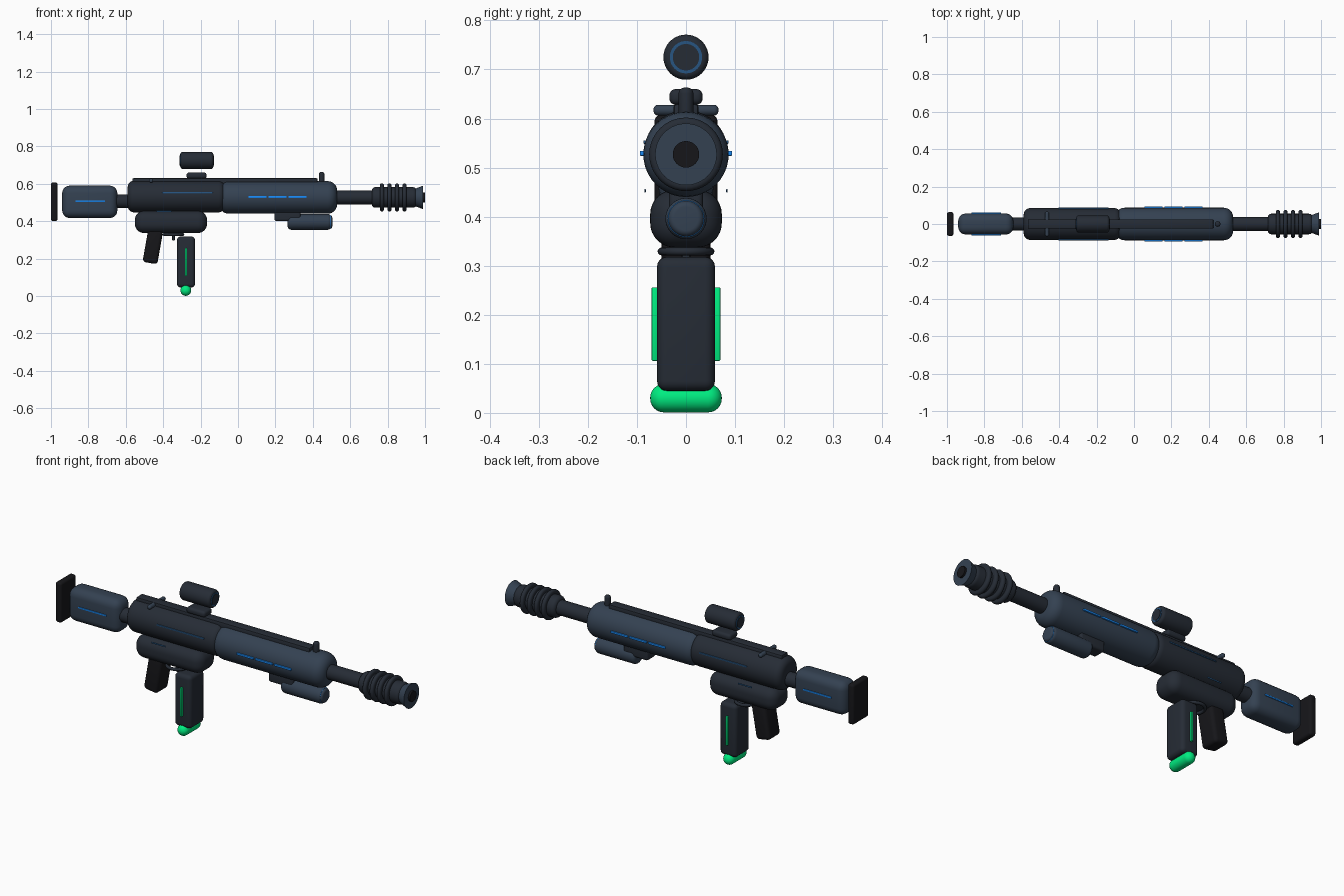
import bpy, math

if "Cube" in bpy.data.objects:
    bpy.data.objects.remove(bpy.data.objects["Cube"])

def mat(name, r, g, b):
    m = bpy.data.materials.new(name)
    m.diffuse_color = (r, g, b, 1)
    m.use_nodes = True
    m.node_tree.nodes["Principled BSDF"].inputs["Base Color"].default_value = m.diffuse_color
    return m

STEEL = mat("blue_steel", 0.034, 0.053, 0.083)
DARK = mat("dark_metal", 0.019, 0.025, 0.036)
BLACK = mat("black_rubber", 0.008, 0.008, 0.01)
BLUE = mat("blue_glow", 0.01, 0.25, 0.9)
DIM = mat("dim_blue", 0.02, 0.09, 0.22)
GREEN = mat("green_glow", 0.0, 0.85, 0.22)
AXIS_Z = 0.527

def finish(ob, name, m, angle=35):
    ob.name = name
    ob.data.materials.append(m)
    bpy.ops.object.select_all(action='DESELECT')
    ob.select_set(True)
    bpy.context.view_layer.objects.active = ob
    bpy.ops.object.shade_smooth_by_angle(angle=math.radians(angle))
    return ob

def box(name, m, x, y, z, bevel=0.0, tilt=0.0, seg=5):
    """Rounded box from (min, max) ranges, tilted about y."""
    rng = (x, y, z)
    bpy.ops.mesh.primitive_cube_add(size=1)
    ob = bpy.context.object
    dims = [b - a for a, b in rng]
    for v in ob.data.vertices:
        v.co = [c * d for c, d in zip(v.co, dims)]
    ob.location = [(a + b) / 2 for a, b in rng]
    ob.rotation_euler.y = tilt
    if bevel:
        mod = ob.modifiers.new("round", 'BEVEL')
        mod.width, mod.segments = bevel, seg
        bpy.ops.object.modifier_apply(modifier="round")
    return finish(ob, name, m)

def lathe(name, m, profile, loc=(0, 0, AXIS_Z), axis='X', n=40):
    """Solid of revolution from (along, radius) points, capped at both ends."""
    verts, faces = [], []
    for a, r in profile:
        for i in range(n):
            t = 2 * math.pi * i / n
            c, s = r * math.cos(t), r * math.sin(t)
            verts.append({'X': (a, c, s), 'Y': (s, a, c), 'Z': (c, s, a)}[axis])
    for k in range(len(profile) - 1):
        for i in range(n):
            j = (i + 1) % n
            faces.append((k*n + i, k*n + n + i, k*n + n + j, k*n + j)[::-1])
    faces.append(tuple(range(n))[::-1])
    faces.append(tuple(range(len(verts) - n, len(verts))))
    me = bpy.data.meshes.new(name)
    me.from_pydata(verts, [], faces)
    ob = bpy.data.objects.new(name, me)
    bpy.context.collection.objects.link(ob)
    ob.location = loc
    return finish(ob, name, m)

def rounded(a, b, r, e, steps=6):
    """Profile of a cylinder from a to b with edges rounded by e."""
    q = [math.pi / 2 * i / steps for i in range(steps + 1)]
    left = [(a + e - e * math.cos(t), r - e + e * math.sin(t)) for t in q]
    return left + [(a + b - x, rr) for x, rr in reversed(left)]

def strip(name, m, x, z, y, half=0.004, depth=0.006):
    """Light strip on both sides."""
    for side, s in (("left", 1), ("right", -1)):
        lo, hi = sorted((s * y, s * (y - depth)))
        box(f"{name}_{side}", m, x, (lo, hi), (z - half, z + half), 0.002, seg=2)

# Stock
box("butt_plate", BLACK, (-1.0, -0.965), (-0.064, 0.064), (0.40, 0.607), 0.012)
box("stock", STEEL, (-0.94, -0.645), (-0.056, 0.056), (0.417, 0.59), 0.04)
strip("stock_light", BLUE, (-0.87, -0.71), 0.507, 0.061)
lathe("stock_tube", DARK, [(-0.66, 0.036), (-0.56, 0.036)], (0, 0, 0.507))

# Main body
lathe("receiver", DARK, rounded(-0.59, -0.07, 0.085, 0.035), (0, 0, 0.532))
strip("receiver_line", DIM, (-0.405, -0.135), 0.552, 0.087, 0.0035, 0.01)
strip("ejection_line", DIM, (-0.435, -0.355), 0.453, 0.085, 0.004, 0.003)
lathe("handguard", STEEL, rounded(-0.10, 0.53, 0.087, 0.05))
for i in range(3):
    strip(f"handguard_light_{i}", BLUE, (0.055 + i*0.107, 0.153 + i*0.107), 0.529, 0.094, 0.005, 0.012)

# Top rail and sights
box("top_rail", DARK, (-0.565, 0.425), (-0.025, 0.025), (0.595, 0.63), 0.006, seg=2)
lathe("rear_sight_bar", STEEL, rounded(-0.066, 0.066, 0.011, 0.009), (-0.465, 0, 0.617), 'Y', 20)
lathe("front_sight_post", DARK, rounded(0.59, 0.663, 0.015, 0.012), (0.447, 0, 0), 'Z', 20)

# Floating scope
box("scope_mount", DARK, (-0.275, -0.168), (-0.034, 0.034), (0.628, 0.66), 0.013)
lathe("scope_body", DARK, rounded(-0.308, -0.132, 0.046, 0.014), (0, 0, 0.725))
for nm, x in (("rear", -0.308), ("front", -0.132)):
    lathe(f"scope_ring_{nm}", DIM, [(x - 0.002, 0.033), (x + 0.002, 0.033)], (0, 0, 0.725))
    lathe(f"scope_lens_{nm}", DARK, [(x - 0.004, 0.027), (x + 0.004, 0.027)], (0, 0, 0.725))

# Barrel and muzzle
lathe("barrel", DARK, [(0.50, 0.037), (0.74, 0.037)])
lathe("muzzle_body", DARK, rounded(0.715, 0.955, 0.055, 0.02))
for i in range(4):
    x = 0.769 + i * 0.0405
    lathe(f"muzzle_ring_{i}", DARK, rounded(x - 0.011, x + 0.011, 0.075, 0.0105, 4))
lathe("muzzle_flare", STEEL, [(0.945, 0.046), (0.99, 0.063)])
lathe("muzzle_bore", BLACK, [(0.97, 0.027), (1.0, 0.027)])

# Underbarrel lamp
box("lamp_mount", DARK, (0.195, 0.335), (-0.035, 0.035), (0.40, 0.46), 0.012)
lathe("lamp_body", STEEL, rounded(0.265, 0.50, 0.042, 0.02), (0, 0, 0.396))
lathe("lamp_ring", BLUE, [(0.472, 0.0385), (0.486, 0.0385), (0.494, 0.037)], (0, 0, 0.396))
lathe("lamp_lens", STEEL, rounded(0.46, 0.504, 0.036, 0.012), (0, 0, 0.396))

# Lower body, grip and trigger
box("lower_receiver", DARK, (-0.552, -0.165), (-0.073, 0.073), (0.337, 0.455), 0.05, seg=8)
box("grip", BLACK, (-0.495, -0.415), (-0.05, 0.05), (0.175, 0.36), 0.018, math.radians(10))
bpy.ops.mesh.primitive_torus_add(location=(-0.345, 0, 0.329), major_radius=0.05,
                                 minor_radius=0.008, major_segments=36, minor_segments=12)
finish(bpy.context.object, "trigger_guard", DARK, 60)
box("trigger", DARK, (-0.352, -0.337), (-0.009, 0.009), (0.296, 0.35), 0.005, seg=2)

# Magazine
box("magazine", DARK, (-0.326, -0.23), (-0.059, 0.059), (0.045, 0.318), 0.02)
strip("magazine_light", GREEN, (-0.284, -0.273), 0.181, 0.07, 0.075, 0.012)
lathe("magazine_cap", GREEN, rounded(-0.073, 0.073, 0.029, 0.028), (-0.279, 0, 0.03), 'Y', 28)
